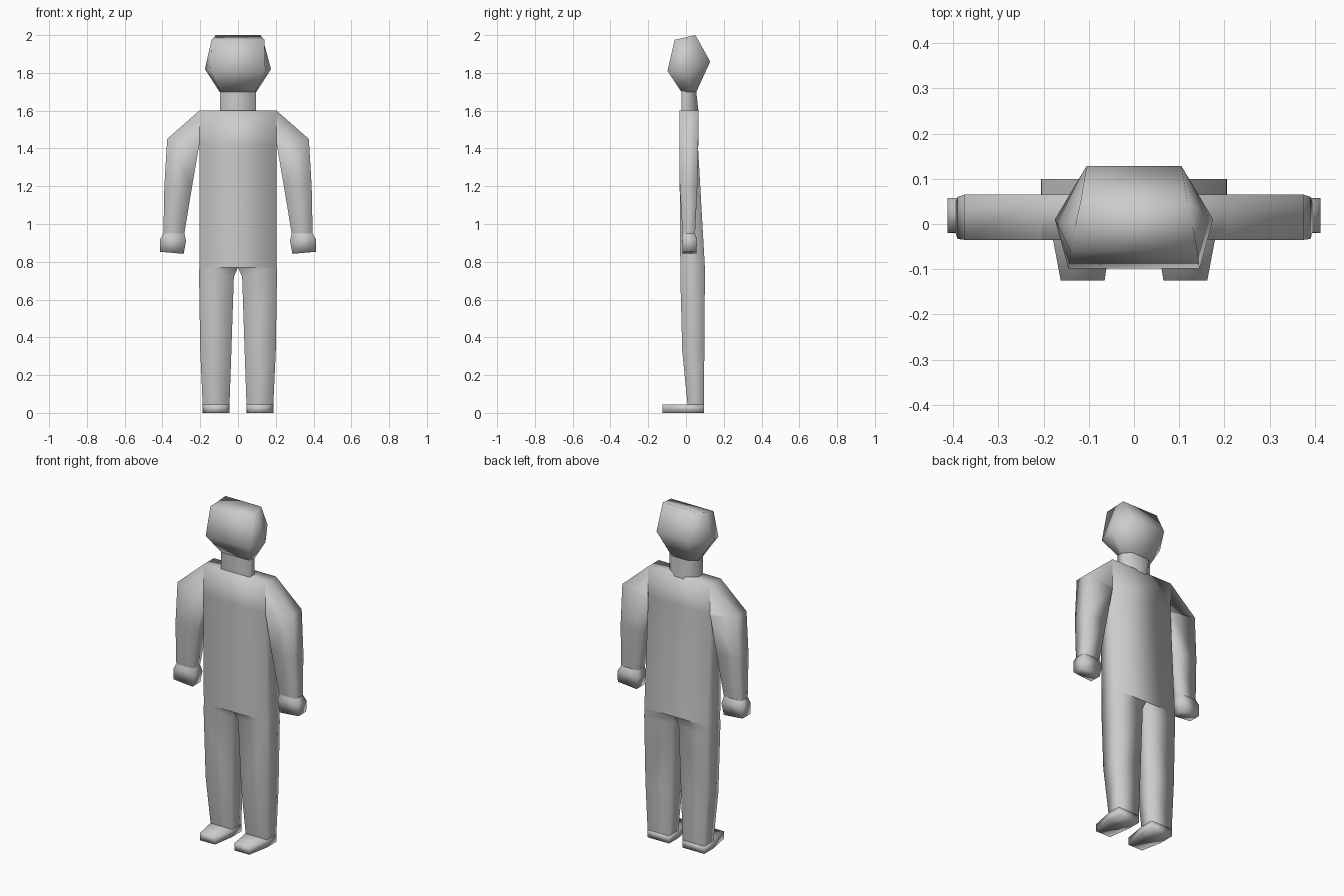
import bpy, bmesh

if "Cube" in bpy.data.objects:
    bpy.data.objects.remove(bpy.data.objects["Cube"])

grey = bpy.data.materials.new("light_grey")
grey.diffuse_color = (0.6, 0.6, 0.6, 1)
grey.use_nodes = True
grey.node_tree.nodes["Principled BSDF"].inputs["Base Color"].default_value = grey.diffuse_color


def loft(name, rings, bottom=False, top=False, mirror=False):
    """Skin a stack of equal-length rings, listed from bottom to top."""
    bm = bmesh.new()
    rows = [[bm.verts.new(p) for p in ring] for ring in rings]
    n = len(rows[0])
    for a, b in zip(rows, rows[1:]):
        for i in range(n):
            j = (i + 1) % n
            bm.faces.new((a[i], a[j], b[j], b[i]))
    if bottom:
        bm.faces.new(rows[0][::-1])
    if top:
        bm.faces.new(rows[-1])
    bmesh.ops.recalc_face_normals(bm, faces=bm.faces)
    for f in bm.faces:
        f.smooth = True
    mesh = bpy.data.meshes.new(name)
    bm.to_mesh(mesh)
    bm.free()
    mesh.materials.append(grey)
    ob = bpy.data.objects.new(name, mesh)
    bpy.context.collection.objects.link(ob)
    if mirror:
        m = ob.modifiers.new("mirror", 'MIRROR')
        m.use_axis = (True, False, False)
        m.use_mirror_merge = False
    return ob


def box_ring(x0, x1, y0, y1, z0, z1=None):
    """Four corners; z0 on the x0 side, z1 on the x1 side."""
    z1 = z0 if z1 is None else z1
    return [(x0, y0, z0), (x1, y0, z1), (x1, y1, z1), (x0, y1, z0)]


def hex_ring(front, side, back):
    """Six points; each argument is (half width, y, z)."""
    (fx, fy, fz), (sx, sy, sz), (bx, by, bz) = front, side, back
    return [(-fx, fy, fz), (fx, fy, fz), (sx, sy, sz),
            (bx, by, bz), (-bx, by, bz), (-sx, sy, sz)]


# torso, back swelling toward the hips
loft("torso", [box_ring(-.205, .205, -.03, .10, .77),
               box_ring(-.205, .205, -.035, .063, 1.42),
               box_ring(-.205, .205, -.035, .065, 1.60)], top=True)

# neck and faceted head
loft("neck", [hex_ring((.095, -.025, 1.59), (.095, .02, 1.59), (.03, .067, 1.59)),
              hex_ring((.095, -.025, 1.71), (.095, .02, 1.71), (.06, .053, 1.71))])
loft("head", [hex_ring((.09, -.025, 1.70), (.098, .02, 1.70), (.055, .055, 1.70)),
              hex_ring((.145, -.098, 1.81), (.175, .01, 1.82), (.105, .128, 1.86)),
              hex_ring((.14, -.06, 1.975), (.13, -.005, 1.985), (.118, .05, 2.0))],
     bottom=True, top=True)

# arm from shoulder to wrist
loft("arm", [box_ring(.284, .395, -.018, .048, .95),
             box_ring(.243, .39, -.033, .06, 1.20),
             box_ring(.205, .375, -.035, .065, 1.42, 1.45),
             box_ring(.205, .205, -.035, .065, 1.42, 1.60)], mirror=True)

# hand
loft("hand", [box_ring(.288, .412, -.018, .055, .842, .853),
              box_ring(.275, .412, -.02, .058, .91, .92),
              box_ring(.284, .395, -.018, .048, .95)], bottom=True, mirror=True)

# leg from ankle to hip
loft("leg", [box_ring(.045, .187, .008, .095, .045),
             box_ring(.035, .2, -.02, .097, .33),
             box_ring(.022, .206, -.03, .10, .72),
             box_ring(0, .205, -.03, .10, .77)], mirror=True)

# foot, lofted from heel to toe
def foot_ring(y, x0, x1):
    return [(x0, y, 0), (x1, y, 0), (x1, y, .045), (x0, y, .045)]


loft("foot", [foot_ring(.095, .045, .187), foot_ring(.008, .045, .187),
              foot_ring(-.125, .065, .162)], bottom=True, top=True, mirror=True)
